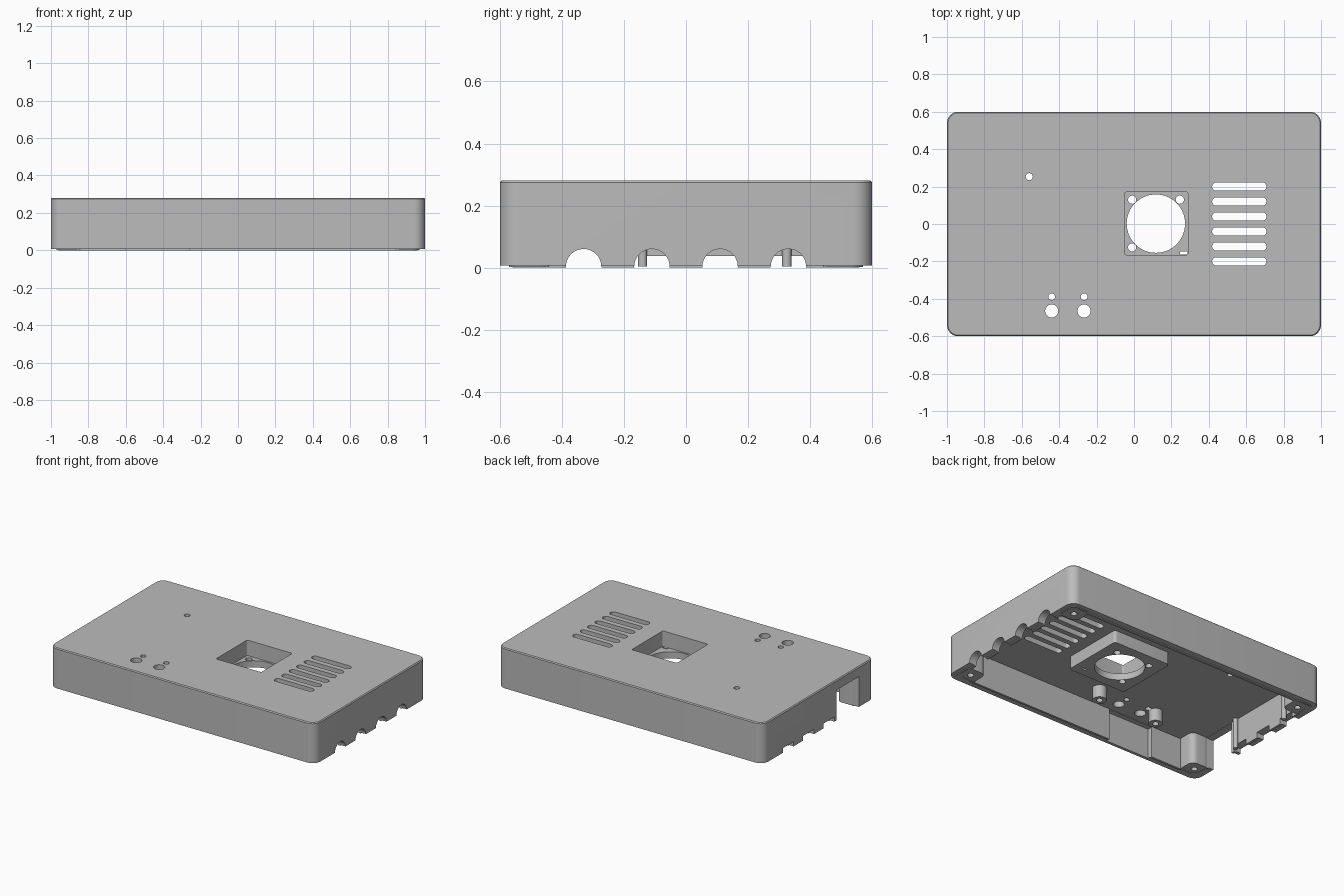
import bpy, bmesh, math

cube = bpy.data.objects.get("Cube")
if cube:
    bpy.data.objects.remove(cube, do_unlink=True)

grey = bpy.data.materials.new("plain_grey")
grey.use_nodes = True
colour = (0.5, 0.5, 0.5, 1)
grey.diffuse_color = colour
grey.node_tree.nodes["Principled BSDF"].inputs["Base Color"].default_value = colour


def prism(name, outline, z0, z1, chamfer=0):
    """Extrude a closed outline from z0 to z1, with an optional top chamfer."""
    bm = bmesh.new()
    base = bm.faces.new([bm.verts.new((x, y, z0)) for x, y in outline])
    top = bmesh.ops.extrude_face_region(bm, geom=[base])["geom"]
    for v in top:
        if isinstance(v, bmesh.types.BMVert):
            v.co.z = z1
    if chamfer:
        edges = [e for e in bm.edges if all(v.co.z == v.co.z and abs(v.co.z - z1) < 1e-5 for v in e.verts)]
        bmesh.ops.bevel(bm, geom=edges, offset=chamfer, segments=1, affect='EDGES')
    bmesh.ops.recalc_face_normals(bm, faces=bm.faces)
    mesh = bpy.data.meshes.new(name)
    bm.to_mesh(mesh)
    bm.free()
    mesh.materials.append(grey)
    ob = bpy.data.objects.new(name, mesh)
    bpy.context.collection.objects.link(ob)
    return ob


def rounded(x0, x1, y0, y1, r, steps=8):
    """Rounded rectangle outline."""
    pts = []
    corners = ((x1 - r, y1 - r), (x0 + r, y1 - r), (x0 + r, y0 + r), (x1 - r, y0 + r))
    for q, (cx, cy) in enumerate(corners):
        for i in range(steps + 1):
            a = (q + i / steps) * math.pi / 2
            pts.append((cx + r * math.cos(a), cy + r * math.sin(a)))
    return pts


def circle(x, y, r, n=32):
    return [(x + r * math.cos(2 * math.pi * i / n), y + r * math.sin(2 * math.pi * i / n)) for i in range(n)]


def box(name, x0, x1, y0, y1, z0, z1):
    return prism(name, [(x0, y0), (x1, y0), (x1, y1), (x0, y1)], z0, z1)


def combine(tool, op):
    """Boolean the tool into the lid and discard the tool."""
    mod = lid.modifiers.new(op, 'BOOLEAN')
    mod.operation, mod.solver, mod.object = op, 'EXACT', tool
    bpy.context.view_layer.objects.active = lid
    bpy.ops.object.modifier_apply(modifier=mod.name)
    bpy.data.objects.remove(tool, do_unlink=True)


def add(tool):
    combine(tool, 'UNION')


def cut(tool):
    combine(tool, 'DIFFERENCE')


CEIL, TOP = 0.215, 0.28
IN = CEIL + 0.02          # added parts sink this far into the ceiling

# Outer shell with a shallow lip underneath, then the cavity
lid = prism("enclosure_lid", rounded(-1, 1, -0.6, 0.6, 0.06), 0.006, TOP, 0.006)
add(prism("lip", rounded(-0.96, 0.96, -0.56, 0.56, 0.04), 0, 0.1))
cut(prism("cavity", rounded(-0.945, 0.945, -0.545, 0.545, 0.04), -0.1, CEIL))

# Thinner stretch of the front wall
cut(box("front_recess", -0.6, -0.26, -0.58, -0.5, -0.1, CEIL - 0.003))

# Corner screw posts
for sx in (-1, 1):
    for sy in (-1, 1):
        xs = sorted((sx * 0.97, sx * 0.83))
        ys = sorted((sy * 0.57, sy * 0.43))
        add(prism("corner_post", rounded(*xs, *ys, 0.04), 0.002, IN))
        cut(prism("screw_hole", circle(sx * 0.9, sy * 0.495, 0.02, 20), -0.1, 0.18))

# Bosses for the button board
for x in (-0.5, -0.05):
    add(prism("board_boss", circle(x, -0.39, 0.045), 0.13, IN))
    cut(prism("boss_hole", circle(x, -0.39, 0.02, 20), 0.05, 0.2))

# Sunken fan pocket
add(prism("fan_housing", rounded(-0.1, 0.34, -0.217, 0.222, 0.02), 0.13, IN))
cut(prism("fan_pocket", rounded(-0.05, 0.29, -0.165, 0.17, 0.01), 0.175, 0.4))
cut(prism("fan_hole", circle(0.117, 0.002, 0.156, 64), 0, 0.4))
for x, y in ((-0.01, 0.13), (0.245, 0.13), (-0.01, -0.125)):
    cut(prism("fan_screw_hole", circle(x, y, 0.022, 20), 0, 0.4))
cut(box("wire_slot", 0.245, 0.285, -0.164, -0.148, 0, 0.2))

# Ventilation slots
for i in range(6):
    y = 0.2 - 0.08 * i
    cut(prism("vent", rounded(0.418, 0.708, y - 0.022, y + 0.022, 0.0215), 0.1, 0.4))

# Button, lamp and pilot holes
for x in (-0.44, -0.267):
    cut(prism("button_hole", circle(x, -0.465, 0.035), 0.1, 0.4))
    cut(prism("lamp_hole", circle(x, -0.389, 0.018, 20), 0.1, 0.4))
cut(prism("pilot_hole", circle(-0.56, 0.253, 0.019, 20), 0.1, 0.4))

# Cable arches in one end, low notches and a tall opening in the other
for y in (-0.33, -0.11, 0.11, 0.33):
    arch = prism("cable_arch", circle(0, 0, 0.057), 0.9, 1.1)
    arch.rotation_euler = (0, math.pi / 2, 0)
    arch.location = (0, y, 0.003)
    bpy.context.view_layer.update()
    cut(arch)
    if y > -0.3:
        cut(box("low_notch", -1.1, -0.9, y - 0.058, y + 0.058, -0.1, 0.038))
cut(box("tall_opening", -1.1, -0.86, -0.43, -0.19, -0.1, 0.212))

# Ribs inside the notched end
for y in (-0.14, 0.325):
    add(prism("end_rib", circle(-0.935, y, 0.015, 16), 0.004, IN))

# Smooth round walls, crisp edges
bpy.ops.object.select_all(action='DESELECT')
lid.select_set(True)
bpy.context.view_layer.objects.active = lid
bpy.ops.object.shade_smooth_by_angle(angle=math.radians(30))
